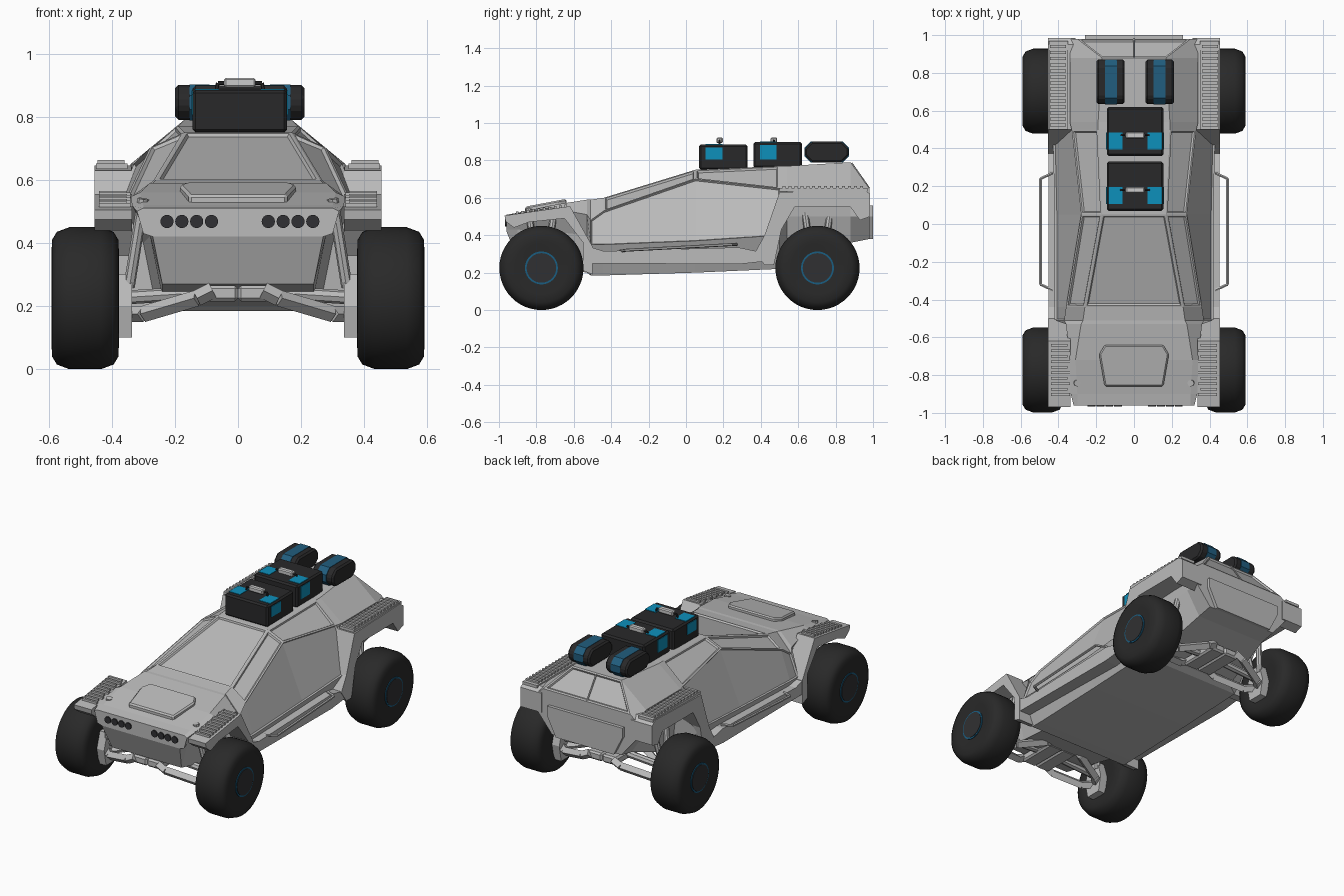
import bpy, bmesh, math
from mathutils import Matrix, Vector

cube = bpy.data.objects.get("Cube")
if cube:
    bpy.data.objects.remove(cube, do_unlink=True)


def material(name, *rgb):
    m = bpy.data.materials.new(name)
    m.use_nodes = True
    m.diffuse_color = (*rgb, 1)
    shader = m.node_tree.nodes["Principled BSDF"]
    shader.inputs["Base Color"].default_value = (*rgb, 1)
    shader.inputs["Roughness"].default_value = 0.7
    return m


GREY = material("body grey", .5, .5, .5)
TYRE = material("tyre black", .022, .022, .022)
HUB = material("hub grey", .03, .03, .032)
CASE = material("case black", .022, .022, .023)
LAMP = material("lamp dark", .03, .03, .033)
RING = material("ring blue", .01, .11, .22)
STRAP = material("strap blue", .015, .11, .21)
LATCH = material("latch blue", .004, .28, .5)
SILVER = material("handle silver", .6, .6, .6)
CARGO_SHIFT = .006


def finish(name, bm, mat, mirror=True, bevel=0, smooth=False, shift=0):
    mesh = bpy.data.meshes.new(name)
    bm.to_mesh(mesh)
    bm.free()
    ob = bpy.data.objects.new(name, mesh)
    ob.location.x = shift
    bpy.context.collection.objects.link(ob)
    mesh.materials.append(mat)
    if smooth:
        bpy.ops.object.select_all(action="DESELECT")
        ob.select_set(True)
        bpy.context.view_layer.objects.active = ob
        bpy.ops.object.shade_smooth_by_angle(angle=math.radians(40))
    if bevel:
        mod = ob.modifiers.new("edge bevel", "BEVEL")
        mod.width, mod.segments = bevel, 1
    if mirror:
        ob.modifiers.new("mirror", "MIRROR")
    return ob


def add_prism(bm, outline, lo, hi, place):
    """Closed prism; place(a, b, depth) maps the outline into space."""
    ends = [[bm.verts.new(place(a, b, d)) for a, b in outline] for d in (lo, hi)]
    n = len(outline)
    faces = [bm.faces.new(e) for e in ends]
    for i in range(n):
        k = (i + 1) % n
        faces.append(bm.faces.new((ends[0][i], ends[0][k], ends[1][k], ends[1][i])))
    bmesh.ops.recalc_face_normals(bm, faces=faces)


def side_prism(name, outline, lo, hi, mat=GREY, **kw):
    bm = bmesh.new()
    add_prism(bm, outline, lo, hi, lambda y, z, x: (x, y, z))
    return finish(name, bm, mat, **kw)


def add_box(bm, x, y, z):
    corners = [(x[0], y[0]), (x[1], y[0]), (x[1], y[1]), (x[0], y[1])]
    add_prism(bm, corners, z[0], z[1], lambda a, b, d: (a, b, d))


def box(name, x, y, z, mat=GREY, **kw):
    bm = bmesh.new()
    add_box(bm, x, y, z)
    return finish(name, bm, mat, **kw)


def bars(name, paths, radius, mat=GREY, sides=6, **kw):
    bm = bmesh.new()
    for path in paths:
        for a, b in zip(path, path[1:]):
            a, b = Vector(a), Vector(b)
            turn = (b - a).to_track_quat("Z", "Y").to_matrix().to_4x4()
            bmesh.ops.create_cone(bm, cap_ends=True, segments=sides, radius1=radius,
                                  radius2=radius, depth=(b - a).length,
                                  matrix=Matrix.Translation((a + b) / 2) @ turn)
    return finish(name, bm, mat, **kw)


# Body shell: y, then roof edge, belt, hip and floor edge as (x, z)
stations = [
    (-.96, (.30, .51), (.32, .50), (.30, .43), (.27, .42)),
    (-.9, (.30, .52), (.335, .517), (.28, .43), (.24, .27)),
    (-.72, (.31, .56), (.34, .547), (.28, .42), (.24, .23)),
    (-.53, (.28, .59), (.36, .51), (.30, .40), (.26, .2)),
    (-.51, (.27, .59), (.37, .48), (.42, .35), (.35, .185)),
    (-.44, (.26, .6), (.36, .53), (.42, .35), (.35, .185)),
    (.05, (.17, .75), (.28, .70), (.42, .37), (.35, .2)),
    (.5, (.19, .77), (.33, .65), (.43, .4), (.35, .22)),
    (.54, (.19, .77), (.34, .65), (.31, .5), (.28, .24)),
    (.88, (.17, .79), (.34, .65), (.33, .5), (.24, .36)),
    (.98, (.3, .65), (.34, .62), (.34, .5), (.24, .38)),
]
bm = bmesh.new()
rows = []
for y, *pts in stations:
    half = [(0, pts[0][1]), *pts, (0, pts[-1][1])]
    rows.append([bm.verts.new((x, y, z)) for x, z in half])
grid = [[bm.faces.new((p[j], p[j + 1], q[j + 1], q[j])) for j in range(5)]
        for p, q in zip(rows, rows[1:])]
bm.faces.new(rows[0][::-1])
bm.faces.new(rows[-1])
# Recessed doors, windscreen, side windows and rear hatch
for faces, margin in (([grid[i][2] for i in (4, 5, 6)], .015), (grid[5][:1], .01),
                      (grid[5][1:2], .01), (grid[6][1:2], .01), (grid[9][:1], .01)):
    for width, depth in ((margin, 0), (.006, -.01)):
        bmesh.ops.inset_region(bm, faces=faces, thickness=width, depth=depth,
                               use_boundary=False, use_even_offset=True)
finish("body_shell", bm, GREY)

# Hood panel, raised and following the hood slope
bm = bmesh.new()
panel = [(.155, -.64), (.185, -.69), (.155, -.86), (-.155, -.86), (-.185, -.69), (-.155, -.64)]
add_prism(bm, panel, -.03, .018, lambda x, y, d: (x, y, .565 + (y + .7) * .19 + d))
finish("hood_panel", bm, GREY, mirror=False, bevel=.008)

# Fenders with their arch legs, and the sills between them
side_prism("front_fender", [(-.97, .505), (-.62, .555), (-.5, .34), (-.5, .19), (-.55, .21),
                            (-.55, .36), (-.65, .49), (-.84, .47), (-.92, .44), (-.965, .475)],
           .335, .455)
side_prism("rear_fender", [(.5, .63), (.95, .645), (.985, .62), (.985, .5), (.93, .48),
                           (.88, .55), (.58, .55), (.51, .43), (.47, .24), (.42, .24),
                           (.37, .31), (.42, .4)], .31, .455)
side_prism("sill", [(-.5, .25), (.28, .245), (.42, .26), (.4, .31), (.28, .335), (-.44, .315),
                    (-.52, .34)], .34, .452)
box("rear_fender_cap", (.35, .45), (.5, .97), (.635, .652))

# Vent ridges on top of the fenders
bm = bmesh.new()
for i in range(10):
    y = -.91 + i * .029
    z = .512 + (y + .97) * .143
    add_box(bm, (.34 + .012 * (i % 2), .44), (y, y + .014), (z - .02, z + .006))
finish("front_vent_ridges", bm, GREY)
bm = bmesh.new()
for i in range(14):
    y = .515 + i * .032
    add_box(bm, (.36, .445), (y, y + .016), (.64, .662))
finish("rear_vent_ridges", bm, GREY)

# Tail: tapered bumper and hatch seam
bm = bmesh.new()
add_prism(bm, [(0, .38), (.2, .38), (.26, .5), (.26, .56), (0, .56)], .87, 1,
          lambda x, z, y: (x, y, z))
finish("rear_bumper", bm, GREY)
bars("hatch_seam", [[(0, .885, .785), (0, .98, .65)]], .005, mirror=False)

# Headlamps
bars("headlamps", [[(x, -.94, .468), (x, -.967, .468)] for x in (.09, .137, .184, .231)],
     .021, LAMP, sides=16, shift=CARGO_SHIFT)

# Side rails
bars("side_rail", [[(.43, -.35, .315), (.495, -.32, .32), (.495, .24, .35), (.43, .27, .35)]],
     .008)

# Wheels with suspension
for end, cy in (("front", -.773), ("rear", .703)):
    profile = [(0, -.095), (.09, -.095), (.14, -.107), (.185, -.105), (.21, -.09), (.225, -.05),
               (.225, .05), (.21, .09), (.185, .105), (.14, .107), (.09, .1), (0, .1)]
    bm = bmesh.new()
    chain = [bm.verts.new((.484 + w, cy, .225 + r)) for r, w in profile]
    edges = [bm.edges.new(pair) for pair in zip(chain, chain[1:])]
    bmesh.ops.spin(bm, geom=chain + edges, cent=(.484, cy, .225), axis=(1, 0, 0),
                   angle=math.tau, steps=48, use_duplicate=False)
    bmesh.ops.remove_doubles(bm, verts=bm.verts, dist=.0005)
    bmesh.ops.recalc_face_normals(bm, faces=bm.faces)
    finish(end + "_tyre", bm, TYRE, smooth=True)
    bars(end + "_hub_ring", [[(.56, cy, .225), (.588, cy, .225)]], .088, RING, sides=40)
    bars(end + "_hub", [[(.56, cy, .225), (.591, cy, .225)]], .079, HUB, sides=40)
    bars(end + "_axle", [[(0, cy, .25), (.39, cy, .225)]], .022, sides=8)
    side_prism(end + "_upright", [(cy - .05, .1), (cy + .05, .1), (cy + .07, .2),
                                  (cy + .04, .3), (cy - .04, .3), (cy - .07, .2)], .335, .385)
    arms = [[(.08, cy + s * .13, .25), (.13, cy + s * .13, .225), (.3, cy + s * .06, .175),
             (.36, cy, .175)] for s in (-1, 1)]
    bars(end + "_lower_arms", arms, .026, sides=4)
    bars(end + "_struts", [[(.3, cy + s * .07, .54), (.345, cy + s * .03, .26)]
                           for s in (-1, 1)], .018, sides=8)
    box(end + "_subframe", (0, .1), (cy - .13, cy + .13), (.215, .265), bevel=.01)

# Roof cases with latches and handles
for label, y, z, top in (("front", .07, .75, .885), ("rear", .36, .76, .898)):
    box(label + "_case", (-.15, .15), (y, y + .26), (z, top), CASE, mirror=False, bevel=.01,
        shift=CARGO_SHIFT)
    box(label + "_case_latch", (.066, .142), (y + .035, y + .125), (.84, top + .003), LATCH,
        shift=CARGO_SHIFT)
    box(label + "_latch_side", (.13, .153), (y + .035, y + .125), (.805, top - .015), LATCH,
        shift=CARGO_SHIFT)
    bars(label + "_handle_frame", [[(-.075, y + .11, .88), (-.07, y + .11, .907),
                                    (.07, y + .11, .907), (.075, y + .11, .88)]],
         .006, CASE, mirror=False, shift=CARGO_SHIFT)
    box(label + "_handle", (-.05, .05), (y + .093, y + .127), (.892, .923), SILVER,
        mirror=False, bevel=.006, shift=CARGO_SHIFT)


# Rear roof packs with straps
def pack_outline(grow):
    y0, y1, z0, z1, c = .635 - grow, .87 + grow, .79 - grow, .9 + grow, .035
    return [(y0 + c, z0), (y1 - c, z0), (y1, z0 + c), (y1, z1 - c),
            (y1 - c, z1), (y0 + c, z1), (y0, z1 - c), (y0, z0 + c)]


side_prism("roof_pack", pack_outline(0), .055, .205, CASE, bevel=.01, shift=CARGO_SHIFT)
side_prism("roof_pack_strap", pack_outline(.002), .096, .16, STRAP, shift=CARGO_SHIFT)
